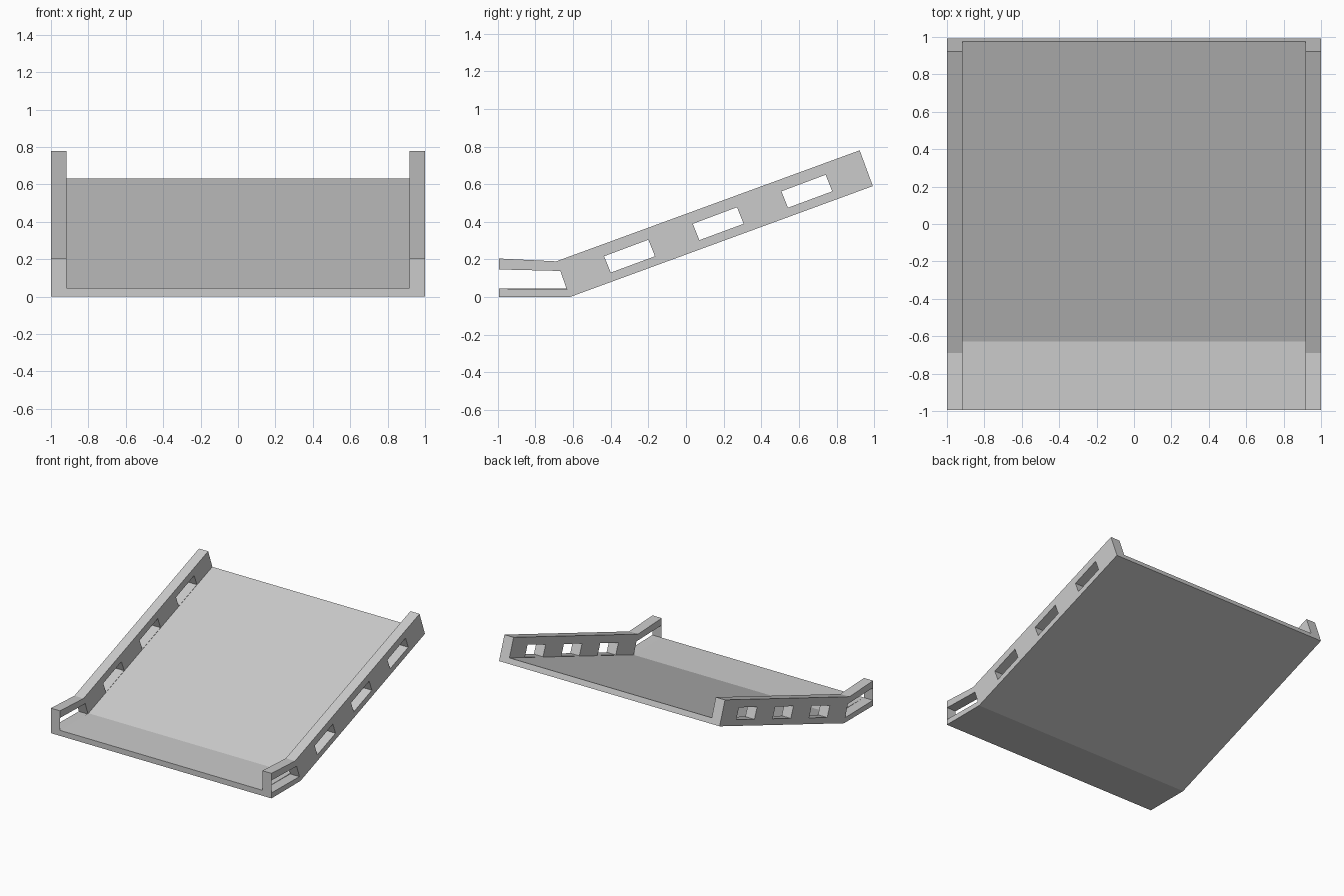
import bpy
import bmesh
from math import radians

if "Cube" in bpy.data.objects:
    bpy.data.objects.remove(bpy.data.objects["Cube"])


def extruded_profile(name, loops, x0, x1):
    """Fill side-view (y, z) loops, inner loops becoming holes, from x0 to x1."""
    curve = bpy.data.curves.new(name, 'CURVE')
    curve.dimensions = '2D'
    curve.fill_mode = 'BOTH'
    curve.extrude = (x1 - x0) / 2
    for pts in loops:
        s = curve.splines.new('POLY')
        s.points.add(len(pts) - 1)
        for p, (y, z) in zip(s.points, pts):
            p.co = (y, z, 0, 1)
        s.use_cyclic_u = True
    ob = bpy.data.objects.new(name, curve)
    ob.location.x = (x0 + x1) / 2
    ob.rotation_euler = (radians(90), 0, radians(90))
    bpy.context.collection.objects.link(ob)
    bpy.ops.object.select_all(action='DESELECT')
    ob.select_set(True)
    bpy.context.view_layer.objects.active = ob
    bpy.ops.object.convert(target='MESH')
    # Weld caps to sides, face outward, flat shading
    ob = bpy.context.object
    bm = bmesh.new()
    bm.from_mesh(ob.data)
    bmesh.ops.remove_doubles(bm, verts=bm.verts, dist=0.0003)
    bmesh.ops.recalc_face_normals(bm, faces=bm.faces)
    bm.to_mesh(ob.data)
    bm.free()
    ob.data.shade_flat()
    return ob


INNER, OUTER = 0.917, 1.0
FRONT = -0.995

# Bent floor plate
deck = [(FRONT, 0), (-0.618, 0), (0.993, 0.59), (0.977, 0.632),
        (-0.627, 0.045), (FRONT, 0.045)]
extruded_profile("ramp_deck", [deck], -INNER, INNER)

# Side rail outline and its openings; the front opening is closed by a thin end plate
outline = [(FRONT, 0), (-0.618, 0), (0.993, 0.59), (0.923, 0.78),
           (-0.69, 0.19), (FRONT, 0.205)]
front_slot = [(FRONT + 0.002, 0.045), (-0.633, 0.04),
              (-0.668, 0.139), (FRONT + 0.002, 0.147)]
window = [(-0.435, 0.217), (-0.2, 0.305), (-0.165, 0.217), (-0.4, 0.13)]
windows = [[(y + 0.471 * i, z + 0.1725 * i) for y, z in window] for i in range(3)]

# Left and right rails
for side, x0, x1 in (("right", INNER, OUTER), ("left", -OUTER, -INNER)):
    extruded_profile(side + "_rail", [outline, front_slot] + windows, x0, x1)
